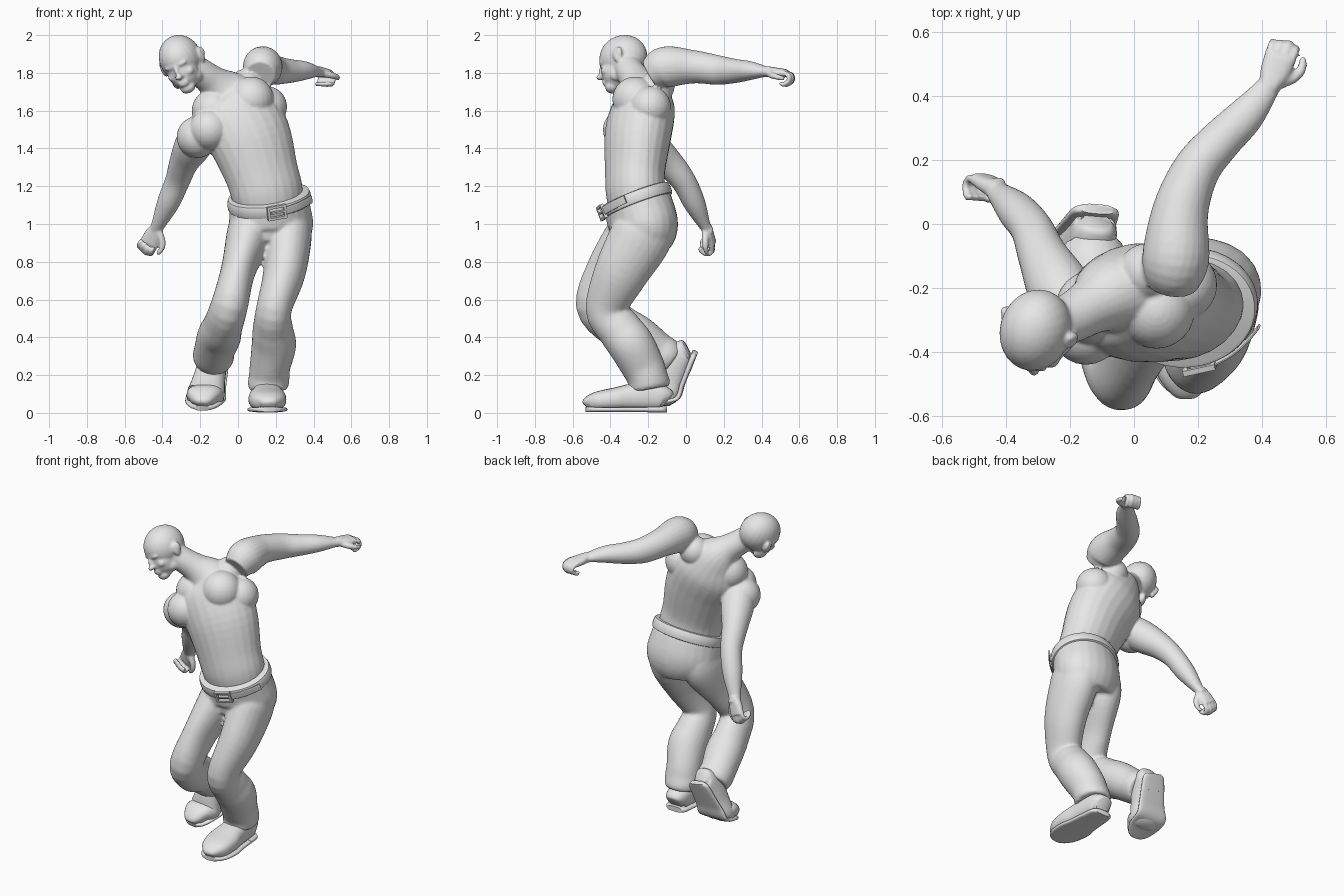
import bpy, bmesh, math
from mathutils import Vector, Matrix

cube = bpy.data.objects.get("Cube")
if cube:
    bpy.data.objects.remove(cube, do_unlink=True)

grey = bpy.data.materials.new("plain_grey")
grey.use_nodes = True
grey.diffuse_color = (0.8, 0.8, 0.8, 1)
grey.node_tree.nodes["Principled BSDF"].inputs["Base Color"].default_value = (0.8, 0.8, 0.8, 1)


def smooth_keys(keys, steps=5):
    """Catmull-Rom interpolation of (x, y, z, width, depth) keys."""
    k = [Vector(key) for key in keys]
    k = [k[0] * 2 - k[1]] + k + [k[-1] * 2 - k[-2]]
    out = []
    for p, q, r, s in zip(k, k[1:], k[2:], k[3:]):
        for i in range(steps):
            t = i / steps
            out.append((q * 2 + (r - p) * t + (p * 2 - q * 5 + r * 4 - s) * t * t
                        + (q * 3 - p - r * 3 + s) * t ** 3) / 2)
    return out + [k[-2]]


def loft(bm, keys, side, side_end=None, power=1.0, sides=24, steps=5):
    """Skin elliptical rings along a path; side is the width direction."""
    path = smooth_keys(keys, steps)
    pts = [Vector(p[:3]) for p in path]
    side, side_end = Vector(side), Vector(side_end or side)
    rings = []
    for i, p in enumerate(path):
        tangent = (pts[min(i + 1, len(pts) - 1)] - pts[max(i - 1, 0)]).normalized()
        w = side.lerp(side_end, i / (len(path) - 1))
        w = (w - tangent * w.dot(tangent)).normalized()
        d = tangent.cross(w)
        ring = []
        for j in range(sides):
            a = math.tau * j / sides
            c, s = math.cos(a), math.sin(a)
            c, s = (math.copysign(abs(v) ** power, v) for v in (c, s))
            ring.append(bm.verts.new(pts[i] + w * c * max(p[3], .002) + d * s * max(p[4], .002)))
        rings.append(ring)
    for r, q in zip(rings, rings[1:]):
        for j in range(sides):
            m = (j + 1) % sides
            bm.faces.new((r[j], r[m], q[m], q[j]))
    bm.faces.new(rings[0][::-1])
    bm.faces.new(rings[-1])


def blob(bm, centre, radii, frame=Matrix()):
    """Ellipsoid placed in a local frame."""
    radii = (radii,) * 3 if isinstance(radii, float) else radii
    m = frame @ Matrix.Translation(centre) @ Matrix.Diagonal((*radii, 1))
    bmesh.ops.create_uvsphere(bm, u_segments=24, v_segments=16, radius=1, matrix=m)


def frame_of(origin, x, y, z):
    m = Matrix((x, y, z)).transposed().to_4x4()
    m.translation = origin
    return m


def finish(bm, name, voxel=None, relax=4, angle=40):
    bmesh.ops.recalc_face_normals(bm, faces=bm.faces)
    mesh = bpy.data.meshes.new(name)
    bm.to_mesh(mesh)
    bm.free()
    mesh.materials.append(grey)
    ob = bpy.data.objects.new(name, mesh)
    bpy.context.collection.objects.link(ob)
    bpy.ops.object.select_all(action="DESELECT")
    ob.select_set(True)
    bpy.context.view_layer.objects.active = ob
    if voxel:
        remesh = ob.modifiers.new("fuse", "REMESH")
        remesh.mode, remesh.voxel_size = "VOXEL", voxel
        relaxer = ob.modifiers.new("relax", "SMOOTH")
        relaxer.factor, relaxer.iterations = .5, relax
        for mod in ("fuse", "relax"):
            bpy.ops.object.modifier_apply(modifier=mod)
        bpy.ops.object.shade_smooth()
    else:
        bpy.ops.object.shade_smooth_by_angle(angle=math.radians(angle))
    return ob


# Torso and neck: leaning, twisting column
PELVIS_SIDE, CHEST_SIDE = (.95, .25, .05), (.64, .33, .69)
skin = bmesh.new()
loft(skin, [(.17, -.25, 1.05, .17, .14), (.155, -.265, 1.16, .192, .155),
            (.125, -.27, 1.27, .198, .155), (.06, -.255, 1.46, .225, .172),
            (-.02, -.23, 1.6, .225, .165), (-.075, -.225, 1.69, .15, .125),
            (-.13, -.255, 1.75, .09, .09), (-.2, -.295, 1.805, .075, .078),
            (-.27, -.32, 1.86, .07, .075)], PELVIS_SIDE, CHEST_SIDE)
# Muscle masses: left lat, left and right trapezius, right pectoral, right shoulder
for centre, radius in [((.15, -.19, 1.62), .11), ((.04, -.15, 1.73), .09),
                       ((-.13, -.26, 1.6), .115), ((-.15, -.33, 1.5), .11),
                       ((-.215, -.28, 1.46), .11), ((.07, -.27, 1.66), .12)]:
    blob(skin, centre, radius)

# Left arm swung back, right arm hanging behind
loft(skin, [(.12, -.19, 1.79, .08, .08), (.13, -.11, 1.83, .105, .11),
            (.145, .04, 1.832, .088, .088), (.195, .17, 1.815, .074, .078),
            (.27, .26, 1.81, .066, .064), (.35, .34, 1.812, .058, .05),
            (.42, .43, 1.806, .038, .026), (.44, .47, 1.8, .04, .022)], (1, -.5, 0))
loft(skin, [(-.19, -.29, 1.5, .09, .09), (-.235, -.2, 1.42, .1, .098),
            (-.285, -.1, 1.33, .078, .08), (-.32, -.015, 1.23, .066, .066),
            (-.37, .045, 1.11, .06, .058), (-.425, .1, .99, .037, .03),
            (-.44, .125, .96, .038, .026)], (1, .3, 0))


def hand(wrist, forward, thumb_side):
    """Loosely curled hand; the palm faces forward x thumb_side * flip."""
    d = Vector(forward).normalized()
    s = Vector(thumb_side)
    s = (s - d * s.dot(d)).normalized()
    n = d.cross(s)
    f = frame_of(Vector(wrist), d, s, n)
    at = lambda x, y, z, r: (*(f @ Vector((x, y, z))), r, r)
    loft(skin, [at(-.01, 0, 0, .03), (*(f @ Vector((.04, 0, 0))), .046, .026),
                (*(f @ Vector((.1, 0, 0))), .05, .022)], s, power=.8)
    for i in range(4):
        y, r = .036 - .025 * i, .0145 - .001 * abs(i - 1)
        reach = .132 - .006 * abs(i - 1)
        loft(skin, [at(.085, y, 0, r), at(reach, y, .006, r), at(reach + .008, y, .036, r),
                    at(reach - .022, y, .06, r), at(reach - .04, y, .05, r * .7)], s, sides=10, steps=3)
    loft(skin, [at(.015, .025, .008, .02), at(.05, .062, .016, .018),
                at(.085, .075, .022, .015), at(.12, .066, .026, .011)], n, sides=10, steps=3)


hand((.425, .435, 1.806), (.35, .93, -.08), (.93, -.35, 0))
hand((-.43, .108, .98), (-.42, .3, -.86), (.85, -.1, -.45))

# Head, built in its own frame: left, forward, up
fwd = Vector((-.25, -.92, -.28)).normalized()
up = Vector((-.42, -.12, .9))
up = (up - fwd * up.dot(fwd)).normalized()
head = frame_of(Vector((-.305, -.335, 1.872)), up.cross(fwd), fwd, up)
blob(skin, (0, -.005, .008), (.11, .13, .121), head)          # cranium
blob(skin, (0, .045, -.06), (.083, .08, .1), head)            # face
blob(skin, (0, .082, -.142), (.042, .038, .03), head)         # chin
blob(skin, (0, .104, -.004), (.066, .022, .018), head)        # brow
blob(skin, (0, .125, -.042), (.012, .02, .036), head)         # nose bridge
blob(skin, (0, .138, -.064), (.02, .022, .015), head)         # nose tip
for z in (-.099, -.113):
    blob(skin, (0, .117, z), (.03, .014, .009), head)         # lips
for x in (-1, 1):
    blob(skin, (x * .046, .085, -.06), (.03, .03, .026), head)        # cheek
    blob(skin, (x * .036, .101, -.032), (.017, .013, .01), head)      # eye
    blob(skin, (x * .062, .02, -.105), (.026, .05, .036), head)       # jaw corner
    blob(skin, (x * .112, -.008, -.02), (.015, .026, .042), head)     # ear
    blob(skin, (x * .12, -.024, -.008), (.014, .014, .03), head)      # ear rim
finish(skin, "body", .0075, 3)

# Trousers: hips and two bent legs with loose cuffs
cloth = bmesh.new()
loft(cloth, [(.165, -.268, 1.135, .208, .176), (.17, -.245, 1.07, .218, .182),
             (.175, -.225, .98, .226, .18), (.175, -.235, .89, .19, .15)], PELVIS_SIDE)
loft(cloth, [(.27, -.21, 1.02, .11, .14), (.265, -.24, .93, .125, .165), (.245, -.345, .74, .112, .143),
             (.19, -.42, .55, .094, .112), (.185, -.35, .44, .108, .118),
             (.19, -.29, .36, .118, .122), (.17, -.23, .25, .108, .115),
             (.165, -.205, .19, .108, .108), (.16, -.195, .15, .108, .112),
             (.16, -.19, .125, .1, .104)], (1, .1, 0))
loft(cloth, [(.07, -.23, 1.02, .11, .14), (.055, -.27, .93, .118, .16), (.0, -.39, .75, .092, .14),
             (-.045, -.47, .57, .098, .114), (-.08, -.36, .46, .104, .12),
             (-.1, -.26, .405, .116, .114), (-.125, -.16, .33, .108, .105),
             (-.13, -.115, .3, .11, .104), (-.135, -.08, .275, .1, .096)], (1, .1, 0))
finish(cloth, "trousers", .011, 4)


# Shoes: upper and sole laid along heel, ball and toe
def shoe(name, heel, ball, toe, side):
    heel, ball, toe, side = map(Vector, (heel, ball, toe, side))
    upper, sole = [], []
    for s, w, h in [(0, .045, .1), (.06, .068, .135), (.25, .078, .16), (.45, .086, .145),
                    (.65, .1, .125), (.85, .09, .105), (.96, .06, .08), (1, .03, .05)]:
        a, b, t = (heel, ball, s / .65) if s <= .65 else (ball, toe, (s - .65) / .35)
        lift = (b - a).cross(side).normalized()
        p = a.lerp(b, t)
        upper.append((*(p + lift * (h / 2 + .006)), w, h / 2))
        sole.append((*(p + lift * .014), w + .006, .014))
    bm = bmesh.new()
    loft(bm, upper, side, power=.8)
    loft(bm, sole, side, power=.6)
    # raised heel block under the rear quarter
    rear = [(*(Vector(k[:3])), k[3], .016) for k in sole[:3]]
    loft(bm, rear, side, power=.6)
    finish(bm, name, angle=50)


shoe("left_shoe", (.155, -.1, .004), (.155, -.37, .004), (.165, -.53, .004), (1, 0, 0))
shoe("right_shoe", (-.115, .06, .315), (-.17, -.035, .075), (-.19, -.205, .012), (1, 0, 0))

# Belt band around the tilted waist
axis = Vector((-.1, -.37, 1)).normalized()
waist = Vector((.165, -.262, 1.125))
belt = bmesh.new()
loft(belt, [(*(waist + axis * h), .2 + g, .168 + g) for h, g in
            [(-.033, .0), (-.03, .02), (0, .024), (.03, .018), (.033, -.004)]], PELVIS_SIDE, sides=48, steps=2)
finish(belt, "belt")

# Buckle frame with prong, and the loose belt tip beside it
across = (Vector(PELVIS_SIDE) - axis * axis.dot(Vector(PELVIS_SIDE))).normalized()
front = across.cross(axis)
mount = frame_of(waist + front * .19 + across * -.01, across, front, axis)
buckle = bmesh.new()
for x, z, w, h in [(-.045, 0, .014, .075), (.045, 0, .014, .075), (0, .032, .1, .014),
                   (0, -.032, .1, .014), (.01, 0, .08, .01)]:
    m = mount @ Matrix.Translation((x, .008, z)) @ Matrix.Diagonal((w, .018, h, 1))
    bmesh.ops.create_cube(buckle, size=1, matrix=m)
finish(buckle, "buckle", angle=30)
tip = bmesh.new()
loft(tip, [(*(mount @ Vector(p)), .004, .022) for p in
           [(.04, .01, 0), (.11, -.012, .002), (.17, -.045, .004), (.215, -.08, .006)]], front, power=.5)
finish(tip, "belt_tip")
